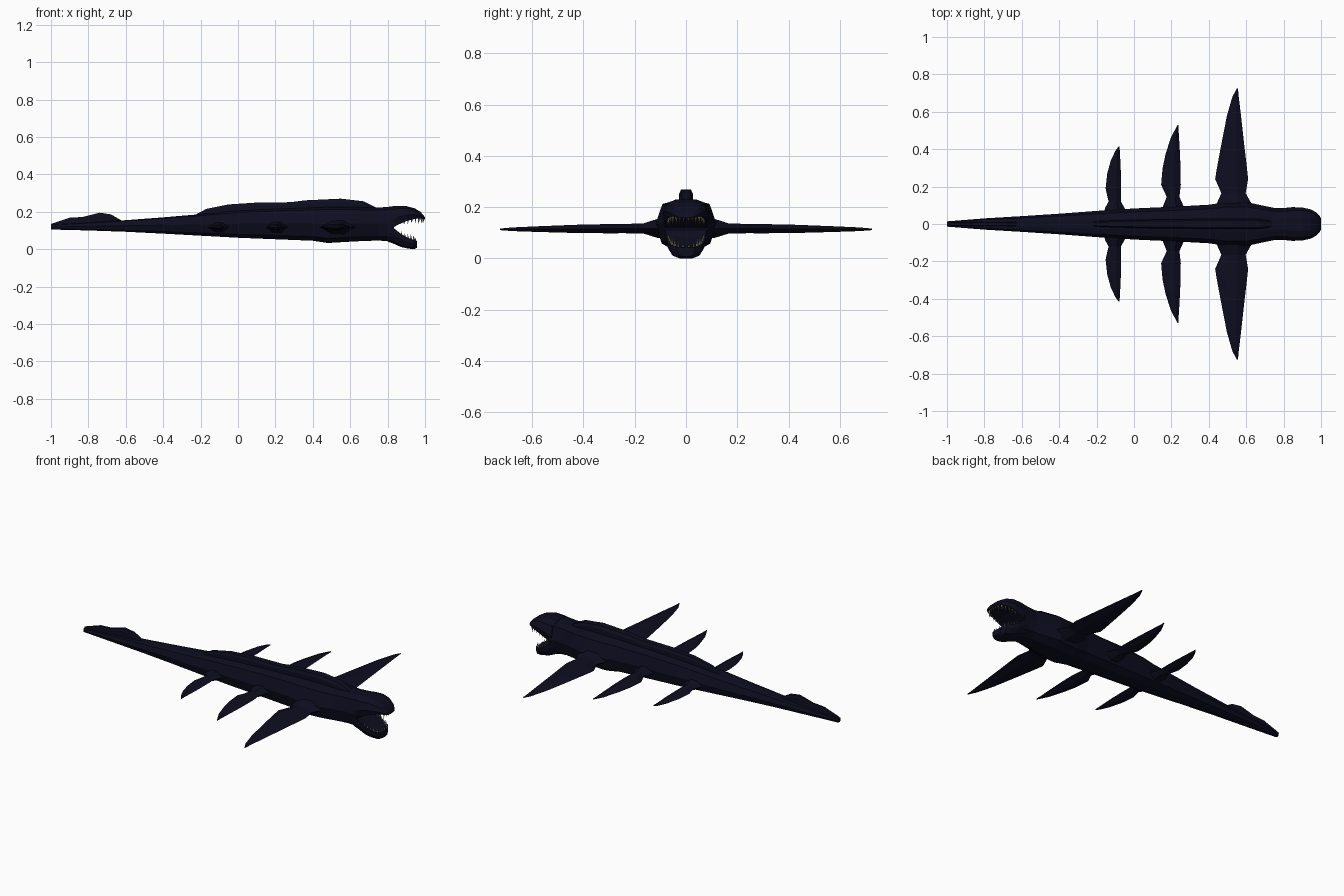
import bpy, bmesh, math
from mathutils import Vector


def material(name, rgb):
    m = bpy.data.materials.new(name)
    m.diffuse_color = (*rgb, 1)
    return m


NAVY = material("deep navy skin", (0.004, 0.004, 0.014))
IVORY = material("ivory teeth", (0.36, 0.33, 0.19))


def finish(bm, name, mat):
    bmesh.ops.recalc_face_normals(bm, faces=bm.faces[:])
    me = bpy.data.meshes.new(name)
    bm.to_mesh(me)
    bm.free()
    me.materials.append(mat)
    ob = bpy.data.objects.new(name, me)
    bpy.context.collection.objects.link(ob)
    return ob


def loft(name, rings, mat=NAVY):
    """Skin a list of closed rings and cap both ends."""
    bm = bmesh.new()
    loops = [[bm.verts.new(p) for p in r] for r in rings]
    n = len(loops[0])
    for a, b in zip(loops, loops[1:]):
        for i in range(n):
            j = (i + 1) % n
            bm.faces.new((a[i], a[j], b[j], b[i]))
    bm.faces.new(loops[0])
    bm.faces.new(loops[-1])
    return finish(bm, name, mat)


def section(x, w, lo, hi, shape):
    """Mirrored cross-section from (width fraction, height fraction) pairs."""
    half = [(w * u, lo + (hi - lo) * v) for u, v in shape]
    return [(x, y, z) for y, z in half] + [(x, -y, z) for y, z in reversed(half)]


BODY = [(0.35, 1), (0.78, 0.93), (1, 0.52), (0.82, 0.13), (0.42, 0)]
UPPER = [(0.42, 1), (0.82, 0.85), (1, 0.4), (0.9, 0), (0.5, 0)]
LOWER = [(0.5, 1), (1, 1), (0.98, 0.6), (0.75, 0.15), (0.4, 0)]
RIDGE = [(0.7, 1), (1, 0.85), (1, 0)]

# body: x, half width, bottom, top
loft("body", [section(*s, BODY) for s in [
    (-1, 0.014, 0.105, 0.13), (-0.8, 0.03, 0.1, 0.142), (-0.6, 0.042, 0.093, 0.155),
    (-0.4, 0.055, 0.083, 0.17), (-0.2, 0.07, 0.072, 0.187), (0, 0.083, 0.061, 0.205),
    (0.2, 0.092, 0.053, 0.215), (0.4, 0.103, 0.045, 0.222), (0.48, 0.115, 0.033, 0.225),
    (0.6, 0.118, 0.04, 0.226), (0.68, 0.1, 0.044, 0.222), (0.75, 0.086, 0.046, 0.222),
    (0.8, 0.086, 0.043, 0.226), (0.835, 0.088, 0.035, 0.229)]])

# dorsal ridge and tail fin
loft("dorsal_ridge", [section(x, w, 0.15, z, RIDGE) for x, w, z in [
    (-0.23, 0.01, 0.183), (-0.17, 0.016, 0.215), (-0.05, 0.02, 0.239), (0.1, 0.023, 0.249),
    (0.28, 0.025, 0.251), (0.36, 0.026, 0.261), (0.55, 0.027, 0.27), (0.67, 0.026, 0.256),
    (0.74, 0.018, 0.222)]])
loft("tail_fin", [section(x, w, 0.115, z, RIDGE) for x, w, z in [
    (-1, 0.006, 0.135), (-0.9, 0.009, 0.168), (-0.83, 0.01, 0.172), (-0.74, 0.012, 0.195),
    (-0.68, 0.012, 0.186), (-0.62, 0.01, 0.152)]])

# open jaws
loft("upper_jaw", [section(*s, UPPER) for s in [
    (0.82, 0.088, 0.11, 0.229), (0.85, 0.09, 0.128, 0.231), (0.9, 0.088, 0.15, 0.23),
    (0.945, 0.078, 0.162, 0.218), (0.975, 0.062, 0.165, 0.2), (0.993, 0.042, 0.16, 0.18),
    (1, 0.03, 0.158, 0.168)]])
loft("lower_jaw", [section(*s, LOWER) for s in [
    (0.8, 0.08, 0.04, 0.12), (0.83, 0.08, 0.03, 0.115), (0.87, 0.078, 0.012, 0.083),
    (0.91, 0.07, 0.003, 0.06), (0.94, 0.058, 0, 0.05), (0.957, 0.035, 0.007, 0.043)]])


# teeth along both lips: x, y, lip height, length
def teeth(name, spots, direction):
    bm = bmesh.new()
    for x, y, z, length in spots:
        for s in (-1, 1):
            r = 0.0065 if length > 0.025 else 0.005
            base = [bm.verts.new((x + r * math.cos(a), s * y + r * math.sin(a), z - direction * 0.006))
                    for a in (0, math.pi / 2, math.pi, 1.5 * math.pi)]
            tip = bm.verts.new((x - 0.003, s * y, z + direction * length))
            bm.faces.new(base)
            for i in range(4):
                bm.faces.new((base[i], base[(i + 1) % 4], tip))
    finish(bm, name, IVORY)


teeth("upper_teeth", [(0.89, 0.07, 0.146, 0.018), (0.91, 0.069, 0.153, 0.02),
                      (0.93, 0.066, 0.158, 0.024), (0.95, 0.061, 0.162, 0.024),
                      (0.968, 0.052, 0.164, 0.032), (0.982, 0.038, 0.163, 0.026),
                      (0.99, 0.024, 0.161, 0.02), (0.993, 0.009, 0.16, 0.018)], -1)
teeth("lower_teeth", [(0.875, 0.068, 0.08, 0.016), (0.893, 0.065, 0.07, 0.018),
                      (0.91, 0.06, 0.06, 0.022), (0.926, 0.054, 0.055, 0.026),
                      (0.941, 0.044, 0.049, 0.028), (0.949, 0.03, 0.046, 0.02),
                      (0.951, 0.012, 0.045, 0.016)], 1)


# flippers: rows of y, rear x, front x, half thickness
def flipper(name, rows):
    for side, s in (("left", 1), ("right", -1)):
        rings = []
        for y, x0, x1, t in rows:
            z = 0.118 - 0.006 * y
            d = x1 - x0
            rings.append([(x0 + d * u, s * y, z + t * v) for u, v in
                          ((0, 0), (0.3, 0.9), (0.65, 1), (1, 0), (0.65, -1), (0.3, -0.9))])
        loft(f"{name}_{side}", rings)


flipper("front_flipper", [
    (0.06, 0.43, 0.65, 0.045), (0.115, 0.445, 0.625, 0.036), (0.165, 0.467, 0.597, 0.02),
    (0.24, 0.434, 0.61, 0.018), (0.28, 0.44, 0.606, 0.018), (0.4, 0.462, 0.592, 0.017),
    (0.58, 0.497, 0.572, 0.011), (0.68, 0.526, 0.56, 0.007), (0.725, 0.55, 0.556, 0.003)])
flipper("middle_flipper", [
    (0.05, 0.14, 0.28, 0.035), (0.095, 0.155, 0.265, 0.028), (0.145, 0.175, 0.243, 0.018),
    (0.21, 0.145, 0.25, 0.016), (0.3, 0.153, 0.249, 0.016), (0.37, 0.168, 0.246, 0.014),
    (0.46, 0.196, 0.241, 0.01), (0.505, 0.22, 0.238, 0.006), (0.53, 0.233, 0.237, 0.003)])
flipper("rear_flipper", [
    (0.04, -0.165, -0.035, 0.03), (0.085, -0.155, -0.05, 0.024), (0.12, -0.136, -0.07, 0.016),
    (0.19, -0.152, -0.069, 0.015), (0.27, -0.143, -0.07, 0.014), (0.34, -0.124, -0.073, 0.011),
    (0.39, -0.1, -0.076, 0.007), (0.415, -0.082, -0.077, 0.003)])
